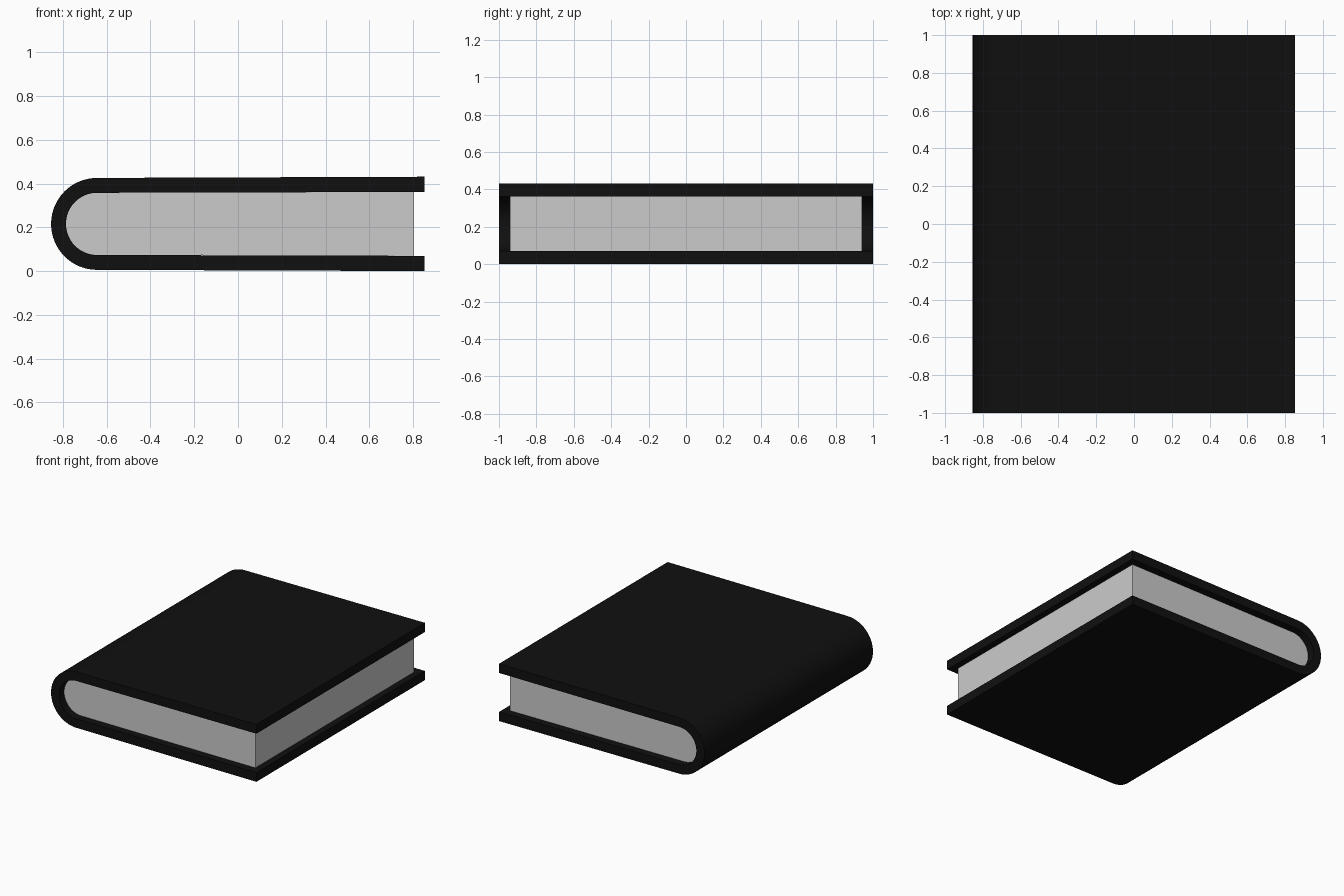
import bpy, bmesh, math

if "Cube" in bpy.data.objects:
    bpy.data.objects.remove(bpy.data.objects["Cube"])

MID_Z, ARC_X = 0.2155, -0.644   # centre of the rounded spine
SEGMENTS = 32


def half_round(radius, end_x, end_half):
    """Side outline: top end, round the spine, bottom end (covers flare slightly)."""
    pts = [(end_x, MID_Z + end_half)]
    for i in range(SEGMENTS + 1):
        a = math.pi / 2 + math.pi * i / SEGMENTS
        pts.append((ARC_X + radius * math.cos(a), MID_Z + radius * math.sin(a)))
    pts.append((end_x, MID_Z - end_half))
    return pts


def extrude_outline(name, outline, half_depth):
    bm = bmesh.new()
    face = bm.faces.new([bm.verts.new((x, -half_depth, z)) for x, z in outline])
    ext = bmesh.ops.extrude_face_region(bm, geom=[face])
    moved = [v for v in ext["geom"] if isinstance(v, bmesh.types.BMVert)]
    bmesh.ops.translate(bm, vec=(0, 2 * half_depth, 0), verts=moved)
    bmesh.ops.recalc_face_normals(bm, faces=bm.faces)
    mesh = bpy.data.meshes.new(name)
    bm.to_mesh(mesh)
    bm.free()
    obj = bpy.data.objects.new(name, mesh)
    bpy.context.collection.objects.link(obj)
    bpy.ops.object.select_all(action='DESELECT')
    obj.select_set(True)
    bpy.context.view_layer.objects.active = obj
    bpy.ops.object.shade_smooth_by_angle(angle=math.radians(30))
    return obj


# Cover: front board, spine and back board in one wrapped strip
outer = half_round(0.21, 0.853, 0.2155)
inner = half_round(0.142, 0.853, 0.146)
cover = extrude_outline("cover", outer + inner[::-1], 1.0)
black = bpy.data.materials.new("black_cover")
black.diffuse_color = (0.005, 0.005, 0.005, 1)
black.use_nodes = True
black.node_tree.nodes["Principled BSDF"].inputs["Base Color"].default_value = black.diffuse_color
cover.data.materials.append(black)

# Page block: fills the cover, set back from its edges
extrude_outline("pages", half_round(0.142, 0.804, 0.1458), 0.942)
